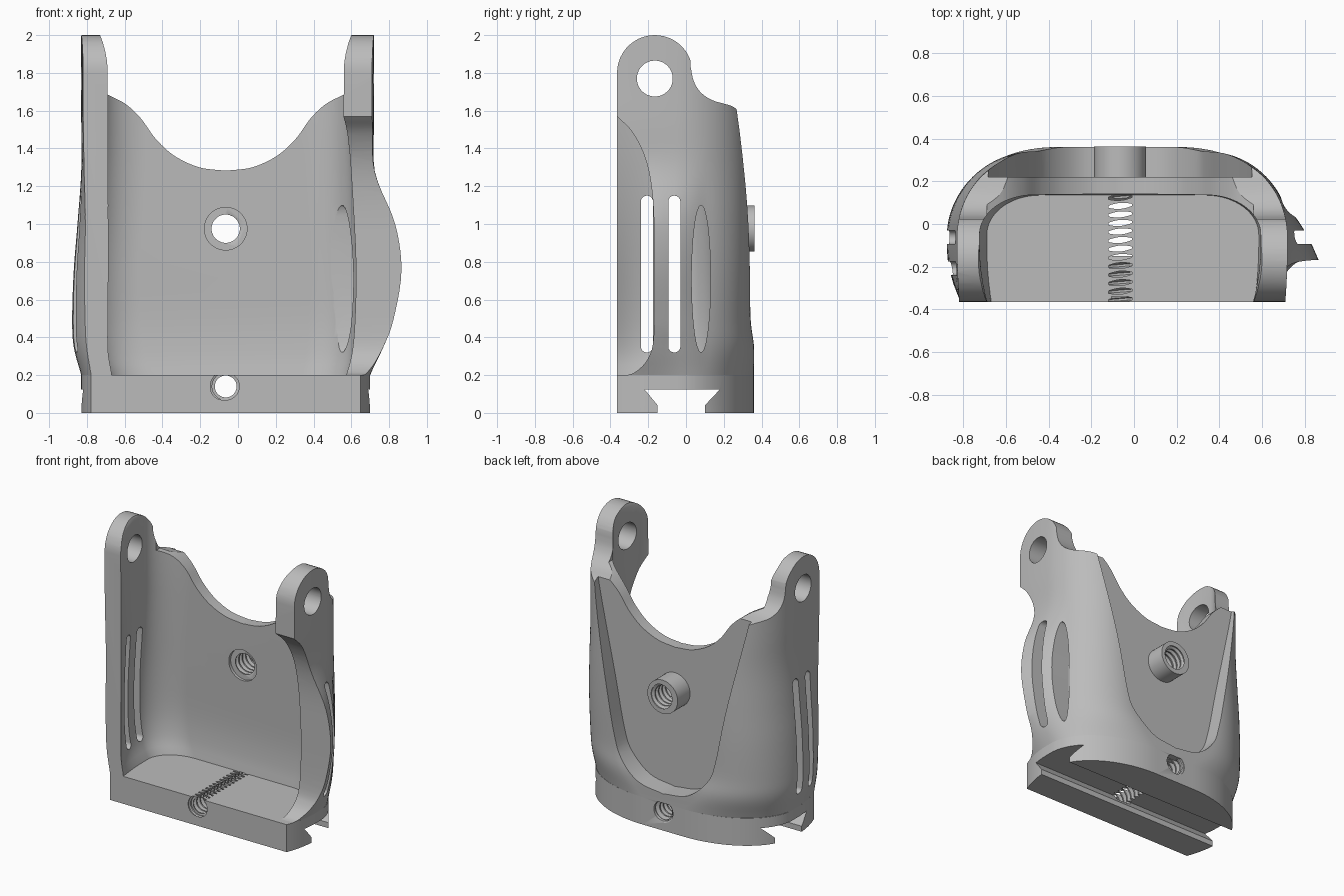
import bpy, bmesh, math
from mathutils import Vector

if "Cube" in bpy.data.objects:
    bpy.data.objects.remove(bpy.data.objects["Cube"])

CX = -0.065      # centre line of the body
FRONT = -0.365   # flat front plane

grey = bpy.data.materials.new("mid_grey")
grey.use_nodes = True
grey.diffuse_color = (0.5, 0.5, 0.5, 1)
grey.node_tree.nodes["Principled BSDF"].inputs["Base Color"].default_value = (0.5, 0.5, 0.5, 1)


def spline(pts, steps=6):
    """Smooth curve through a few points of any dimension."""
    p = [Vector(q) for q in pts]
    p = [p[0] * 2 - p[1]] + p + [p[-1] * 2 - p[-2]]
    out = []
    for a, b, c, d in zip(p, p[1:], p[2:], p[3:]):
        for i in range(steps):
            t = i / steps
            out.append((b * 2 + (c - a) * t + (a * 2 - b * 5 + c * 4 - d) * t**2
                        + (b * 3 - a - c * 3 + d) * t**3) / 2)
    return [tuple(v) for v in out + [p[-2]]]


def loft(name, rings):
    """Skin a list of equal rings and cap both ends."""
    bm = bmesh.new()
    rows = [[bm.verts.new(v) for v in r] for r in rings]
    n = len(rows[0])
    for a, b in zip(rows, rows[1:]):
        for i in range(n):
            j = (i + 1) % n
            bm.faces.new((a[i], a[j], b[j], b[i]))
    bm.faces.new(rows[0])
    bm.faces.new(rows[-1])
    bmesh.ops.recalc_face_normals(bm, faces=bm.faces)
    mesh = bpy.data.meshes.new(name)
    bm.to_mesh(mesh)
    bm.free()
    mesh.materials.append(grey)
    ob = bpy.data.objects.new(name, mesh)
    bpy.context.collection.objects.link(ob)
    return ob


def prism(name, pts, axis, a, b):
    """Extrude an outline: (y, z) along x, or (x, z) along y."""
    place = (lambda p, t: (t, p[0], p[1])) if axis == "x" else (lambda p, t: (p[0], t, p[1]))
    return loft(name, [[place(p, t) for p in pts] for t in (a, b)])


def oval(u, v, ru, rv, straight=0.0, n=40):
    """Ellipse outline, or a long slot when straight > 0."""
    out = []
    for i in range(n):
        a = 2 * math.pi * (i + 0.5) / n
        out.append((u + ru * math.cos(a), v + rv * math.sin(a) + math.copysign(straight, math.sin(a))))
    return out


def combine(target, tool, operation="DIFFERENCE"):
    """Boolean, baked into the mesh; the tool is removed."""
    mod = target.modifiers.new("cut", "BOOLEAN")
    mod.operation, mod.solver, mod.object = operation, "EXACT", tool
    graph = bpy.context.evaluated_depsgraph_get()
    mesh = bpy.data.meshes.new_from_object(target.evaluated_get(graph))
    target.modifiers.clear()
    target.data = mesh
    bpy.data.objects.remove(tool)


def outline(z, left, right, back, start, corner, front, taper=0.0, flare=0.0):
    """Ring with a flat front, bowed sides and elliptical back corners."""
    mid, half = (left + right) / 2, (right - left) / 2
    quarter = [(half - corner + corner * math.cos(a), start + (back - start) * math.sin(a))
               for a in (math.pi * i / 48 for i in range(25))]
    side = [(half, start + (front - start) * k / 8) for k in range(8, 0, -1)]
    right_half = side + quarter
    pts = right_half + [(-x, y) for x, y in reversed(right_half)]
    ring = []
    for x, y in pts:
        if x > 0:
            x += flare * min(max((0.1 - y) / 0.27, 0), 1.1) * x / half
        ahead = max((-0.1 - y) / 0.26, 0) ** 2
        ring.append((mid + x - math.copysign(taper * ahead, x), y, z))
    return ring


def threaded(name, z, y0, y1, minor, major, pitch=0.04):
    """Ridged drill for a threaded hole along y."""
    rings, y, k = [], y0, 0
    while y < y1:
        r = (minor, minor, major, major)[k % 4]
        rings.append([(CX + x, y + 0.08 * x, z + h) for x, h in oval(0, 0, r, r, n=28)])
        y += pitch / 4
        k += 1
    return loft(name, rings)


# Base with dovetail channel and a cross-drilled threaded hole
base = loft("base", [outline(z, -0.83, 0.70, 0.36, -0.05, 0.6, FRONT, 0.05) for z in (0, 0.2)])
combine(base, prism("channel", [(-0.15, -0.1), (-0.15, 0.04), (-0.22, 0.125),
                                (0.18, 0.125), (0.10, 0.04), (0.10, -0.1)], "x", -1.2, 1.2))
combine(base, threaded("base_drill", 0.14, -0.5, 0.5, 0.058, 0.082))
for a, b in ((-0.5, -0.34), (0.335, 0.5)):
    combine(base, prism("mouth", oval(CX, 0.14, 0.072, 0.072), "y", a, b))

# Shell: outer skin rows are z, left, right, back, back corner, front taper, flare
skin = spline([(0.2, -0.83, 0.70, 0.36, 0.6, 0.05, 0), (0.35, -0.87, 0.72, 0.36, 0.49, 0.065, 0.055),
               (0.5, -0.878, 0.73, 0.342, 0.43, 0.065, 0.1),
               (0.75, -0.87, 0.735, 0.34, 0.4, 0.055, 0.135),
               (1.0, -0.85, 0.73, 0.338, 0.38, 0.04, 0.105),
               (1.28, -0.83, 0.72, 0.332, 0.36, 0.015, 0.005),
               (1.57, -0.83, 0.72, 0.32, 0.34, 0.01, 0),
               (2.1, -0.83, 0.72, 0.3, 0.34, 0.01, 0)], 5)
shell = loft("shell", [outline(z, l, r, b, -0.06, c, -0.5, t, f) for z, l, r, b, c, t, f in skin])

# Side profile with rounded ears
ear = [(-0.165 + 0.2 * math.cos(a), 1.8 + 0.2 * math.sin(a))
       for a in (math.radians(180 - 8 * i) for i in range(21))]
shoulder = spline([(0.025, 1.83), (0.04, 1.76), (0.075, 1.70), (0.14, 1.655),
                   (0.24, 1.625), (0.28, 1.59), (0.293, 1.52), (0.305, 1.36), (0.345, 1.0)], 4)
combine(shell, prism("side_profile", [(FRONT, 0.1)] + ear + shoulder + [(0.6, 0.9), (0.6, 0.1)],
                     "x", -1.3, 1.3), "INTERSECT")

# Flat U-shaped pocket on the back
half_u = spline([(0.64, 1.8), (0.605, 1.55), (0.48, 0.95), (0.41, 0.6),
                 (0.35, 0.44), (0.2, 0.305), (0, 0.268)], 5)
pocket = [(CX + x, z) for x, z in half_u] + [(CX - x, z) for x, z in reversed(half_u[:-1])]
combine(shell, prism("pocket", pocket, "y", 0.22, 0.7))

# Inner cavity rows are z, left, right, back, front taper
hollow = spline([(0.1, -0.67, 0.57, 0.12, 0), (0.2, -0.69, 0.585, 0.135, 0.02),
                 (0.32, -0.74, 0.61, 0.152, 0.05), (0.5, -0.768, 0.625, 0.16, 0.075),
                 (0.8, -0.77, 0.63, 0.152, 0.08), (1.2, -0.745, 0.61, 0.142, 0.055),
                 (1.6, -0.725, 0.595, 0.135, 0.035), (2.2, -0.725, 0.595, 0.135, 0.035)], 4)
combine(shell, loft("cavity", [outline(z, l, r, b, -0.05, 0.25, -0.5, t) for z, l, r, b, t in hollow]))

# Scooped top edge between the ears, whose inner top corners are rounded
half_scoop = spline([(0.625, 1.685), (0.53, 1.635), (0.45, 1.56), (0.37, 1.45),
                     (0.27, 1.36), (0.14, 1.30), (0, 1.282)], 6)
ear_side = [(0.68, 2.2), (0.665, 2.0), (0.65, 1.96), (0.637, 1.91), (0.628, 1.86), (0.625, 1.8)]
half = ear_side + half_scoop
scoop = [(CX + x, z) for x, z in half] + [(CX - x, z) for x, z in reversed(half[:-1])]
combine(shell, prism("scoop", scoop, "y", -0.8, 0.8))

# Grip opening in the front of the left wall
opening = spline([(FRONT, 1.57), (-0.28, 1.48), (-0.21, 1.33), (-0.175, 1.12), (-0.168, 0.8),
                  (-0.17, 0.42), (-0.2, 0.29), (-0.27, 0.215), (-0.34, 0.195)], 6)
combine(shell, prism("opening", [(-0.6, 1.58)] + opening + [(-0.6, 0.19)], "x", 0.3, 1.3))

# Wall slots, oval window and ear holes
for y, a, b in ((-0.207, -1.2, -0.4), (-0.062, -1.2, -0.4), (-0.062, 0.3, 1.2)):
    combine(shell, prism("slot", oval(y, 0.735, 0.032, 0.032, 0.383), "x", a, b))
combine(shell, prism("window", oval(0.08, 0.71, 0.05, 0.39), "x", 0.3, 1.2))
combine(shell, prism("ear_hole", oval(-0.165, 1.77, 0.095, 0.095, n=48), "x", -1.3, 1.3))

# Threaded boss with a countersunk inner mouth
combine(shell, prism("boss", oval(CX, 0.975, 0.122, 0.122, n=48), "y", 0.18, 0.363), "UNION")
combine(shell, threaded("boss_drill", 0.975, 0.05, 0.5, 0.075, 0.092))
combine(shell, prism("countersink", oval(CX, 0.975, 0.113, 0.113), "y", 0.0, 0.17))

for ob in (base, shell):
    bpy.ops.object.select_all(action="DESELECT")
    ob.select_set(True)
    bpy.context.view_layer.objects.active = ob
    bpy.ops.object.shade_smooth_by_angle(angle=math.radians(32))
